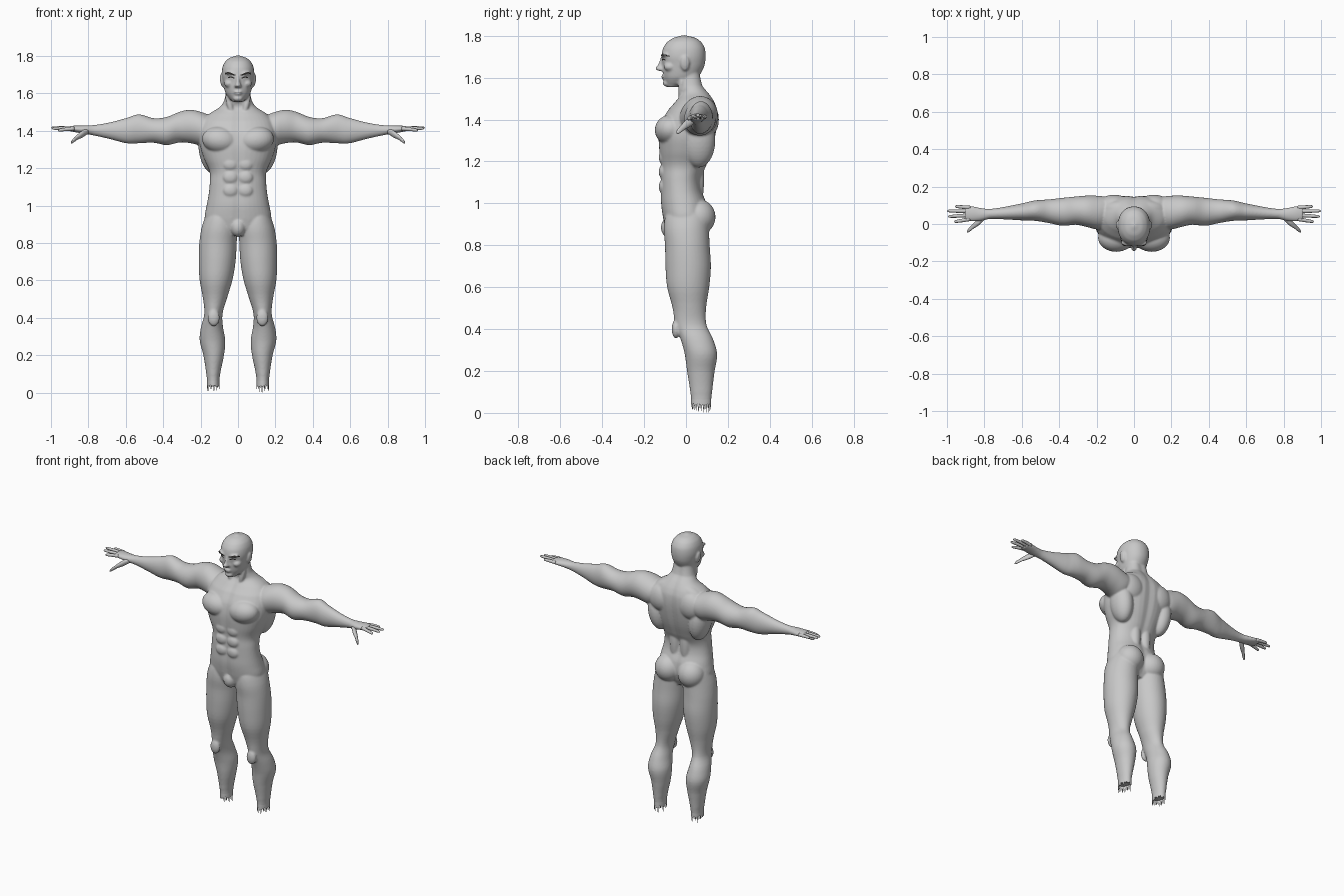
import bpy, bmesh, math, random
from mathutils import Matrix, Vector
from mathutils.bvhtree import BVHTree

if "Cube" in bpy.data.objects:
    bpy.data.objects.remove(bpy.data.objects["Cube"])

random.seed(4)


def material(name, rgb):
    m = bpy.data.materials.new(name)
    m.diffuse_color = (*rgb, 1)
    m.use_nodes = True
    m.node_tree.nodes["Principled BSDF"].inputs["Base Color"].default_value = m.diffuse_color
    return m


SKIN = material("plain grey", (0.58, 0.58, 0.58))
DARK = material("dark hair", (0.03, 0.028, 0.026))
SHADE = material("lip line grey", (0.2, 0.2, 0.2))


def make_object(name, bm, mat):
    me = bpy.data.meshes.new(name)
    bm.to_mesh(me)
    bm.free()
    for p in me.polygons:
        p.use_smooth = True
    me.materials.append(mat)
    ob = bpy.data.objects.new(name, me)
    bpy.context.collection.objects.link(ob)
    return ob


def spline(rows, steps):
    """Catmull-Rom through the section rows."""
    out = []
    for i in range(len(rows) - 1):
        p0, p1 = rows[max(i - 1, 0)], rows[i]
        p2, p3 = rows[i + 1], rows[min(i + 2, len(rows) - 1)]
        for k in range(steps):
            t = k / steps
            row = [0.5 * (2 * b + (c - a) * t + (2 * a - 5 * b + 4 * c - d) * t * t
                          + (3 * b - a - 3 * c + d) * t ** 3)
                   for a, b, c, d in zip(p0, p1, p2, p3)]
            row[0] = p1[0] + (p2[0] - p1[0]) * t
            out.append(row)
    return out + [list(rows[-1])]


def loft(bm, rows, axis="z", side=1, power=2.0, groove=0.0, segs=40, steps=4):
    """Closed tube; rows are (position, low a, high a, low b, high b)."""
    rings = []
    for t, a0, a1, b0, b1 in spline(rows, steps):
        ring = []
        for k in range(segs):
            ang = 2 * math.pi * k / segs
            c, s = math.cos(ang), math.sin(ang)
            u = math.copysign(abs(c) ** (2 / power), c)
            v = math.copysign(abs(s) ** (2 / power), s)
            a = (a0 + a1) / 2 + u * (a1 - a0) / 2
            b = (b0 + b1) / 2 + v * (b1 - b0) / 2
            if groove:
                b -= v * groove * math.exp(-(a / 0.025) ** 2)
            co = (a, b, t) if axis == "z" else (t, a, b)
            ring.append(bm.verts.new((co[0] * side, co[1], co[2])))
        rings.append(ring)
    for r, q in zip(rings, rings[1:]):
        for k in range(segs):
            j = (k + 1) % segs
            bm.faces.new((r[k], r[j], q[j], q[k]))
    bm.faces.new(rings[0][::-1])
    bm.faces.new(rings[-1])


def blob(bm, centre, radii, side=1, tilt=0):
    m = (Matrix.Translation((centre[0] * side, centre[1], centre[2]))
         @ Matrix.Rotation(math.radians(tilt * side), 4, "Y")
         @ Matrix.Diagonal((*radii, 1)))
    bmesh.ops.create_uvsphere(bm, u_segments=28, v_segments=18, radius=1, matrix=m)


def sym(rows):
    return [(z, -w, w, f, b) for z, w, f, b in rows]


body = bmesh.new()

# torso and neck
loft(body, sym([
    (0.84, .05, -.085, .07), (0.88, .15, -.10, .09), (0.93, .178, -.112, .105),
    (1.0, .168, -.122, .10), (1.06, .157, -.122, .078), (1.12, .151, -.122, .075),
    (1.18, .152, -.122, .10), (1.25, .182, -.13, .125), (1.32, .203, -.133, .142),
    (1.39, .205, -.12, .152), (1.45, .19, -.085, .15), (1.49, .155, -.05, .135),
    (1.525, .10, -.026, .112), (1.56, .074, -.035, .084), (1.63, .062, -.04, .07)]),
    power=2.2, groove=0.008)

# head, nose, lips, chin
loft(body, sym([
    (1.555, .028, -.088, -.04), (1.575, .048, -.098, .02), (1.60, .066, -.106, .055),
    (1.63, .075, -.111, .076), (1.66, .081, -.113, .089), (1.70, .087, -.117, .094),
    (1.74, .083, -.11, .09), (1.77, .069, -.09, .073), (1.79, .045, -.06, .046),
    (1.803, .008, -.018, -.002)]), power=2.15)
loft(body, sym([(1.70, .008, -.12, -.09), (1.66, .011, -.135, -.09),
                (1.642, .018, -.148, -.09), (1.632, .017, -.132, -.09)]))
blob(body, (0, -.104, 1.608), (.024, .015, .006))
blob(body, (0, -.102, 1.597), (.021, .015, .006))
blob(body, (0, -.09, 1.573), (.026, .021, .017))
# groin
blob(body, (0, -.075, .885), (.042, .045, .052))

LEG = [(0.05, .10, .165, .025, .12), (0.1, .095, .17, .02, .125),
       (0.2, .075, .185, .005, .137), (0.28, .068, .205, -.006, .149),
       (0.35, .08, .198, -.025, .13), (0.42, .083, .18, -.052, .098),
       (0.5, .06, .187, -.064, .096), (0.6, .03, .205, -.09, .111),
       (0.7, .013, .21, -.098, .119), (0.8, .007, .207, -.10, .113),
       (0.88, .004, .195, -.106, .11), (0.95, .02, .172, -.095, .11),
       (1.0, .05, .14, -.05, .08)]
ARM = [(.12, .0, .14, 1.36, 1.47), (.18, -.03, .15, 1.32, 1.495),
       (.25, -.017, .152, 1.333, 1.512), (.31, -.004, .147, 1.338, 1.502),
       (.38, -.01, .14, 1.323, 1.474), (.45, .004, .132, 1.336, 1.467),
       (.53, .017, .126, 1.333, 1.488), (.59, .019, .112, 1.332, 1.47),
       (.68, .024, .094, 1.354, 1.446), (.77, .027, .081, 1.374, 1.431),
       (.82, .016, .086, 1.383, 1.429), (.87, .014, .096, 1.392, 1.428),
       (.905, .02, .093, 1.398, 1.424)]

for s in (1, -1):
    loft(body, LEG, side=s)
    loft(body, ARM, axis="x", side=s)
    blob(body, (.082, .058, .935), (.084, .083, .085), s)             # buttock
    blob(body, (.095, -.073, 1.35), (.098, .076, .072), s, tilt=-8)   # chest muscle
    blob(body, (.148, .06, 1.3), (.062, .08, .13), s, tilt=8)         # flank muscle
    blob(body, (.105, .102, 1.4), (.085, .055, .085), s)              # shoulder blade
    blob(body, (.08, .075, 1.475), (.1, .05, .045), s, tilt=20)       # neck slope
    blob(body, (.038, .055, 1.12), (.034, .032, .14), s)              # lower back
    blob(body, (.045, -.02, 1.54), (.016, .018, .06), s, tilt=15)     # neck muscle
    blob(body, (.13, -.048, .40), (.032, .02, .045), s)               # kneecap
    for z in (1.08, 1.15, 1.22):
        blob(body, (.04, -.108, z), (.04, .022, .036), s)             # stomach muscle
    blob(body, (.036, -.1, 1.706), (.035, .02, .009), s, tilt=-8)     # brow ridge
    blob(body, (.048, -.075, 1.652), (.026, .031, .022), s)           # cheek
    blob(body, (.087, -.005, 1.668), (.009, .022, .035), s, tilt=8)   # ear

# fuse the muscles into one smooth skin
bmesh.ops.recalc_face_normals(body, faces=body.faces[:])
rough = make_object("body", body, SKIN)
mod = rough.modifiers.new("fuse", "REMESH")
mod.mode = "VOXEL"
mod.voxel_size = 0.0055
mod.use_smooth_shade = True
mod = rough.modifiers.new("soften", "SMOOTH")
mod.factor = 0.5
mod.iterations = 7
graph = bpy.context.evaluated_depsgraph_get()
skin = bpy.data.meshes.new_from_object(rough.evaluated_get(graph))
rough.modifiers.clear()
rough.data = skin
skin.materials.clear()
skin.materials.append(SKIN)
for p in skin.polygons:
    p.use_smooth = True
    p.material_index = 0
tree = BVHTree.FromPolygons([v.co[:] for v in skin.vertices],
                            [p.vertices[:] for p in skin.polygons])

# fingers and thumbs: (base y, tip y, tip x, tip z)
FINGERS = [(.026, .012, .962, 1.402), (.047, .04, .994, 1.412),
           (.068, .07, 1.0, 1.416), (.087, .094, .957, 1.414)]
for s, label in ((1, "left"), (-1, "right")):
    hand = bmesh.new()
    for y0, y1, tip, z1 in FINGERS:
        rows = []
        for f, r in ((0, .0105), (.45, .0098), (.85, .008), (.96, .0058), (1, .001)):
            x = .875 + (tip - .875) * f
            y, z = y0 + (y1 - y0) * f, 1.411 + (z1 - 1.411) * f + .006 * f * (1 - f)
            rows.append((x, y - r, y + r, z - r, z + r))
        loft(hand, rows, "x", s, segs=14, steps=3)
    thumb = []
    for x, y, z, r in ((.80, .035, 1.398, .014), (.83, .012, 1.384, .019),
                       (.86, -.012, 1.365, .014), (.883, -.032, 1.346, .011),
                       (.891, -.039, 1.339, .007), (.894, -.042, 1.336, .001)):
        thumb.append((x, y - r, y + r, z - r, z + r))
    loft(hand, thumb, "x", s, segs=16, steps=3)
    bmesh.ops.recalc_face_normals(hand, faces=hand.faces[:])
    make_object(label + "_fingers", hand, SKIN)

    # ragged ankle edge
    cuff = bmesh.new()
    n = 48
    rows = [[], []]
    for k in range(n):
        a = 2 * math.pi * k / n
        x, y = s * (.1325 + .033 * math.cos(a)), .0725 + .048 * math.sin(a)
        low = .045 if k % 2 else random.choice((0.0, .008, .014, .022))
        rows[0].append(cuff.verts.new((x, y, .066)))
        rows[1].append(cuff.verts.new((x, y, low)))
    for k in range(n):
        j = (k + 1) % n
        cuff.faces.new((rows[1][k], rows[1][j], rows[0][j], rows[0][k]))
    bmesh.ops.recalc_face_normals(cuff, faces=cuff.faces[:])
    make_object(label + "_ankle_edge", cuff, SKIN)


def face_strip(name, pts, width, mat, side=1):
    """Thin plate laid on the front of the face along (x, z) points."""
    bm = bmesh.new()
    cols = []
    rows = spline(pts, 6)
    for i, (x, z) in enumerate(rows):
        w = width * (0.35 + 0.65 * math.sin(math.pi * (i + .5) / len(rows)) ** .6)
        col = []
        for f in (-.5, -.17, .17, .5):
            hit = tree.ray_cast(Vector((x * side, -1, z + f * w)), Vector((0, 1, 0)))[0]
            y = hit.y if hit else -.1
            col.append(bm.verts.new((x * side, y - .0018, z + f * w)))
        cols.append(col)
    for c, d in zip(cols, cols[1:]):
        for k in range(3):
            vs = (c[k], d[k], d[k + 1], c[k + 1])
            bm.faces.new(vs if side > 0 else vs[::-1])
    make_object(name, bm, mat)


# eyebrows, eyes and mouth line
for s, label in ((1, "left"), (-1, "right")):
    face_strip(label + "_eyebrow", [(.014, 1.697), (.035, 1.704), (.055, 1.71), (.07, 1.702)],
               .010, DARK, s)
    face_strip(label + "_eye", [(.02, 1.682), (.036, 1.687), (.054, 1.685)], .007, DARK, s)
face_strip("mouth_line", [(-.023, 1.602), (0, 1.6025), (.023, 1.602)], .003, SHADE)
